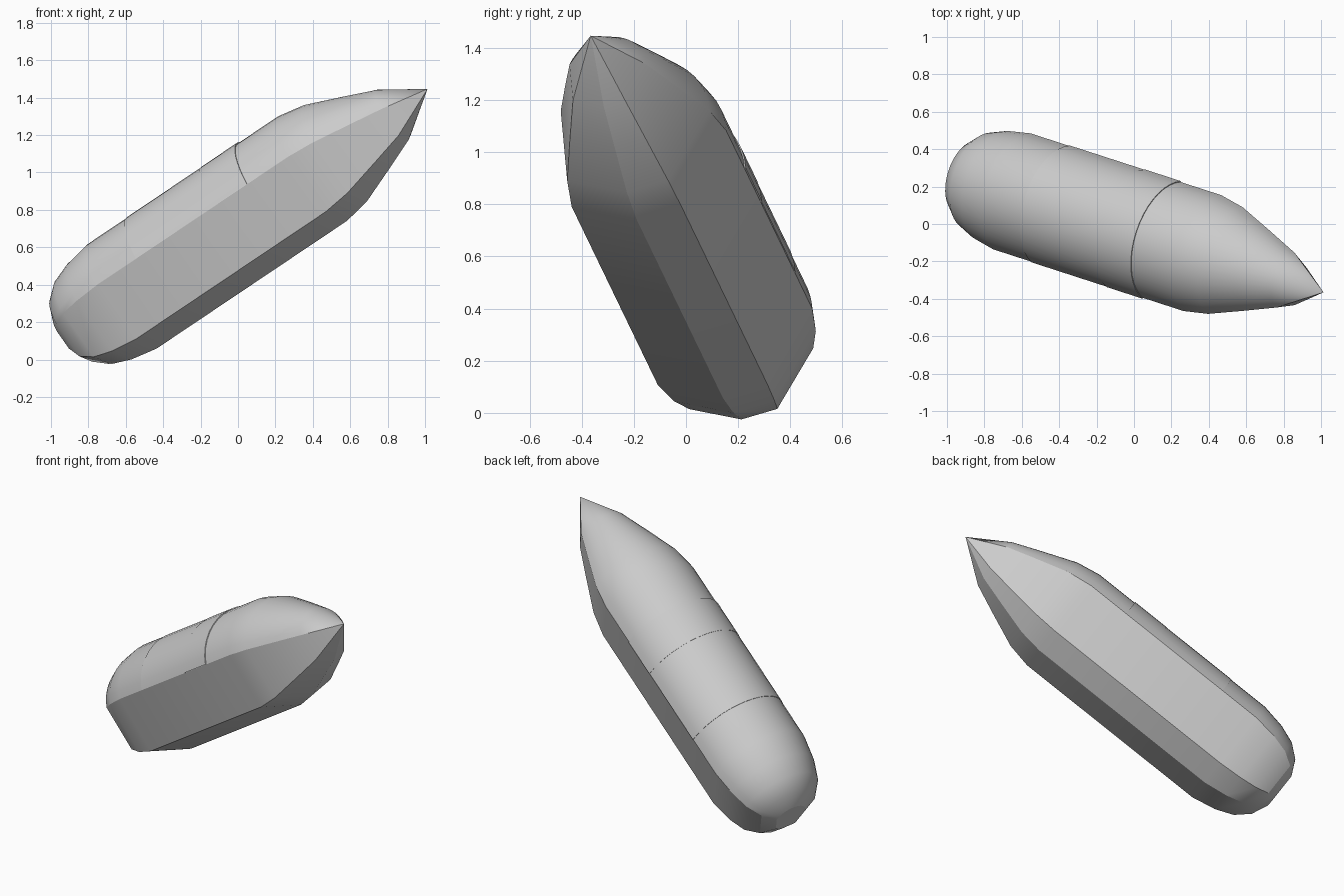
import bpy, bmesh, math
from mathutils import Matrix, Vector

cube = bpy.data.objects.get("Cube")
if cube:
    bpy.data.objects.remove(cube)

# Plain grey material
grey = bpy.data.materials.new("plain_grey")
grey.use_nodes = True
colour = (0.6, 0.6, 0.6, 1)
grey.diffuse_color = colour
grey.node_tree.nodes["Principled BSDF"].inputs["Base Color"].default_value = colour

# Cross-section: round back with a faceted underside
R = 0.333
ARC = 18
section = []
for i in range(ARC + 1):
    angle = math.radians(12 + 156 * i / ARC)
    section.append((R * math.cos(angle), R * math.sin(angle)))
section += [(-0.205, -0.275), (-0.035, -0.335), (0.237, -0.277)]

# Length profile: distance along the axis, relative width
profile = [(-1.155, 0.32), (-1.11, 0.6), (-1.03, 0.8), (-0.92, 0.92), (-0.77, 1),
           (0.5, 1), (0.65, 0.92), (0.85, 0.69), (1.03, 0.475)]
TIP = 1.27

# Body frame: leaning axis, front side and upper side
axis = Vector((0.802, -0.26, 0.538)).normalized()
side = axis.cross(Vector((0, 0, 1))).normalized()
up = side.cross(axis)
frame = Matrix((side, up, axis)).transposed().to_4x4()
frame.translation = (0, -0.037, 0.755)

bm = bmesh.new()
rings = [[bm.verts.new((a * w, b * w, t)) for a, b in section] for t, w in profile]
n = len(section)
for lower, upper in zip(rings, rings[1:]):
    for i in range(n):
        j = (i + 1) % n
        bm.faces.new((lower[i], lower[j], upper[j], upper[i]))

# Blunt tail cap and pointed nose
bm.faces.new(rings[0][::-1])
tip = bm.verts.new((0, 0.01, TIP))
for i in range(n):
    bm.faces.new((rings[-1][i], rings[-1][(i + 1) % n], tip))

bm.transform(frame)
bmesh.ops.recalc_face_normals(bm, faces=bm.faces)
mesh = bpy.data.meshes.new("pointed_body")
bm.to_mesh(mesh)
bm.free()
mesh.materials.append(grey)
body = bpy.data.objects.new("pointed_body", mesh)
bpy.context.collection.objects.link(body)


# Very thin raised bands across the round back
def back_band(name, start, end, lift):
    strip = bmesh.new()
    k = 1 + lift / R
    arc = section[:ARC + 1]
    loops = [[strip.verts.new((a * s, b * s, t)) for a, b in arc]
             for t, s in ((start, 1), (start, k), (end, k), (end, 1))]
    for p, q in zip(loops, loops[1:]):
        for i in range(ARC):
            strip.faces.new((p[i], p[i + 1], q[i + 1], q[i]))
    strip.transform(frame)
    bmesh.ops.recalc_face_normals(strip, faces=strip.faces)
    band_mesh = bpy.data.meshes.new(name)
    strip.to_mesh(band_mesh)
    strip.free()
    band_mesh.materials.append(grey)
    band = bpy.data.objects.new(name, band_mesh)
    bpy.context.collection.objects.link(band)
    return band


parts = [body,
         back_band("rear_back_band", -0.51, -0.01, 0.003),
         back_band("middle_back_band", -0.01, 0.23, 0.005)]

# Smooth shading with sharp ridges
bpy.ops.object.select_all(action='DESELECT')
for part in parts:
    part.select_set(True)
bpy.context.view_layer.objects.active = body
bpy.ops.object.shade_smooth_by_angle(angle=math.radians(25))
